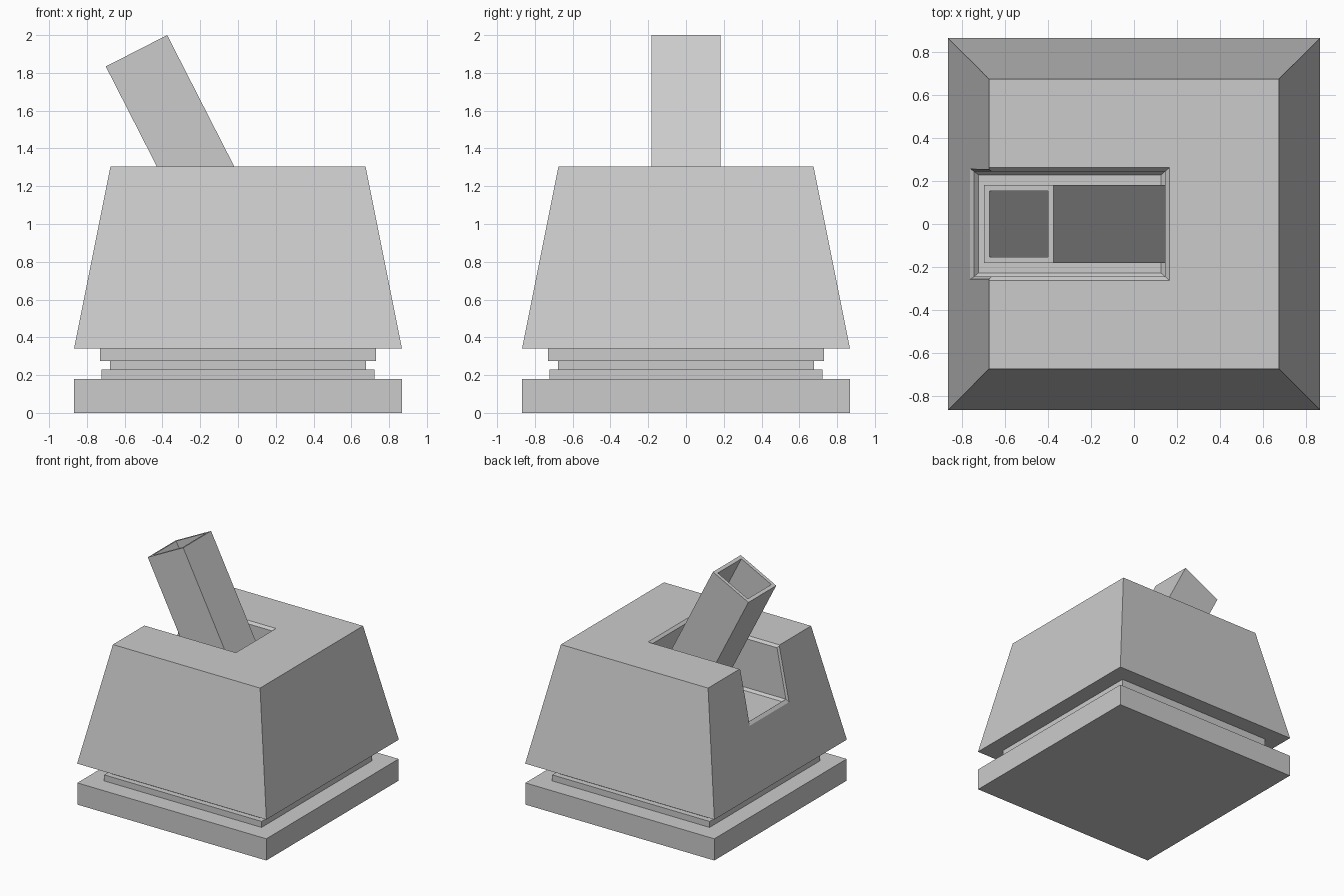
import bpy, bmesh, math
from mathutils import Matrix

if "Cube" in bpy.data.objects:
    bpy.data.objects.remove(bpy.data.objects["Cube"])


def loft(name, rings):
    """Closed solid through a stack of four-point rings."""
    bm = bmesh.new()
    loops = [[bm.verts.new(p) for p in ring] for ring in rings]
    for a, b in zip(loops, loops[1:]):
        for i in range(4):
            j = (i + 1) % 4
            bm.faces.new((a[i], a[j], b[j], b[i]))
    bm.faces.new(loops[0])
    bm.faces.new(loops[-1])
    bmesh.ops.recalc_face_normals(bm, faces=bm.faces)
    return finish(name, bm)


def finish(name, bm):
    mesh = bpy.data.meshes.new(name)
    bm.to_mesh(mesh)
    bm.free()
    obj = bpy.data.objects.new(name, mesh)
    bpy.context.collection.objects.link(obj)
    return obj


def rect(x0, x1, y, z):
    return [(x0, -y, z), (x1, -y, z), (x1, y, z), (x0, y, z)]


def square(h, z):
    return rect(-h, h, h, z)


def cut(obj, cutter):
    mod = obj.modifiers.new(cutter.name, 'BOOLEAN')
    mod.operation = 'DIFFERENCE'
    mod.solver = 'EXACT'
    mod.object = cutter
    cutter.hide_render = True
    cutter.display_type = 'WIRE'


# Stepped base
for name, half, z0, z1 in [("base_slab", 0.867, 0, 0.18),
                           ("lower_step", 0.722, 0.18, 0.23),
                           ("neck", 0.677, 0.23, 0.275),
                           ("upper_step", 0.73, 0.275, 0.34)]:
    loft(name, [square(half, z0), square(half, z1)])

# Tapered body
body = loft("tapered_body", [square(0.868, 0.34), square(0.675, 1.305)])

# Slot pocket with chamfered floor, then flared rims on the top and left faces
cut(body, loft("slot_cutter", [rect(-0.725, 0.125, 0.228, 0.86),
                               rect(-0.745, 0.145, 0.245, 0.88),
                               rect(-0.745, 0.145, 0.245, 1.5)]))
cut(body, loft("left_rim_cutter", [
    [(-0.745, -0.245, 0.88), (-0.745, 0.245, 0.88),
     (-0.64, 0.245, 1.4), (-0.64, -0.245, 1.4)],
    [(-0.795, -0.277, 0.82), (-0.795, 0.277, 0.82),
     (-0.69, 0.277, 1.4), (-0.69, -0.277, 1.4)]]))
cut(body, loft("top_rim_cutter", [rect(-1.0, 0.145, 0.245, 1.285),
                                  rect(-1.0, 0.185, 0.28, 1.325)]))

# Leaning square tube with a deep bore
L, h, wall = 1.3, 0.1825, 0.04
bm = bmesh.new()
bmesh.ops.create_cube(bm, size=1, matrix=Matrix.Translation((0, 0, -L / 2))
                      @ Matrix.Diagonal((2 * h, 2 * h, L, 1)))
top = max(bm.faces, key=lambda f: f.calc_center_median().z)
bmesh.ops.inset_individual(bm, faces=[top], thickness=wall)
bore = bmesh.ops.extrude_discrete_faces(bm, faces=[top])["faces"][0]
bmesh.ops.translate(bm, verts=bore.verts, vec=(0, 0, -1.15))
tube = finish("leaning_tube", bm)
tube.rotation_euler.y = math.radians(-27.05)
tube.location = (-0.5375, 0, 1.917)
